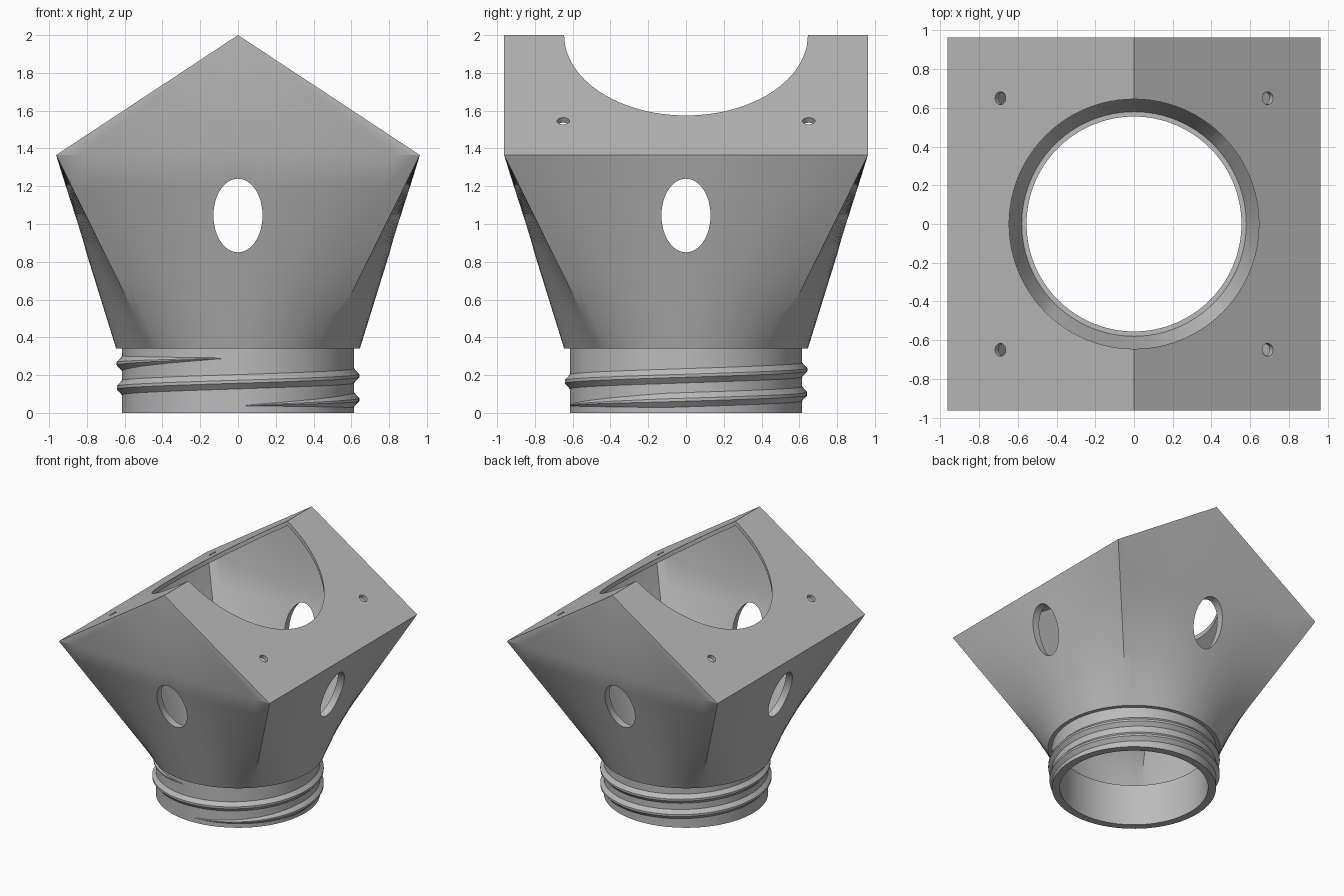
import bpy, bmesh, math
from mathutils import Vector, Matrix

if "Cube" in bpy.data.objects:
    bpy.data.objects.remove(bpy.data.objects["Cube"])

N = 96          # segments round the body (multiple of 8 keeps true corners)
STEPS = 6       # rings in the round-to-square loft

grey = bpy.data.materials.new("plain grey")
grey.diffuse_color = (0.5, 0.5, 0.5, 1)
grey.use_nodes = True
grey.node_tree.nodes["Principled BSDF"].inputs["Base Color"].default_value = grey.diffuse_color


def finish(name, bm):
    bmesh.ops.remove_doubles(bm, verts=bm.verts, dist=1e-5)
    bmesh.ops.recalc_face_normals(bm, faces=bm.faces)
    mesh = bpy.data.meshes.new(name)
    bm.to_mesh(mesh)
    bm.free()
    obj = bpy.data.objects.new(name, mesh)
    bpy.context.collection.objects.link(obj)
    mesh.materials.append(grey)
    return obj


def circle(r, z):
    return [Vector((r * math.cos(a), r * math.sin(a), z))
            for a in (2 * math.pi * i / N for i in range(N))]


def square(h, z):
    pts = circle(1, z)
    for p in pts:
        k = h / max(abs(p.x), abs(p.y))
        p.x, p.y = p.x * k, p.y * k
    return pts


def body_solid(name, z0, r_collar, r_base, half, ridge):
    """Collar, round-to-square loft and gabled roof as one closed solid."""
    low, high = circle(r_base, 0.34), square(half, 1.365)
    rings = [circle(r_collar, z0), circle(r_collar, 0.34)]
    rings += [[a.lerp(b, s / STEPS) for a, b in zip(low, high)]
              for s in range(STEPS + 1)]
    rings.append([Vector((0, p.y, ridge)) for p in high])
    bm = bmesh.new()
    loops = [[bm.verts.new(p) for p in ring] for ring in rings]
    for a, b in zip(loops, loops[1:]):
        for i in range(N):
            j = (i + 1) % N
            bm.faces.new((a[i], a[j], b[j], b[i]))
    bm.faces.new(loops[0][::-1])
    bmesh.ops.dissolve_degenerate(bm, dist=1e-5, edges=bm.edges)
    return finish(name, bm)


def cylinder(name, matrix, segments=64):
    bm = bmesh.new()
    bmesh.ops.create_cone(bm, cap_ends=True, segments=segments, radius1=1,
                          radius2=1, depth=1, matrix=matrix)
    return finish(name, bm)


def cut(obj, cutter):
    cutter.hide_render = True
    mod = obj.modifiers.new("cut", 'BOOLEAN')
    mod.operation, mod.solver, mod.object = 'DIFFERENCE', 'EXACT', cutter
    bpy.context.view_layer.objects.active = obj
    bpy.ops.object.modifier_apply(modifier=mod.name)
    bpy.data.objects.remove(cutter)


def smooth(obj, degrees):
    bpy.ops.object.select_all(action='DESELECT')
    obj.select_set(True)
    bpy.context.view_layer.objects.active = obj
    bpy.ops.object.shade_smooth_by_angle(angle=math.radians(degrees))


# Hollow housing
housing = body_solid("housing", 0, 0.615, 0.645, 0.963, 2.0)
cut(housing, body_solid("cavity", -0.1, 0.555, 0.58, 0.905, 1.962))

# Large round opening straight down through the roof
cut(housing, cylinder("roof_opening", Matrix.Translation((0, 0, 1.85))
                      @ Matrix.Diagonal((0.645, 0.645, 1.0, 1)), 96))

# Oval windows through all four walls
for turn in (0, math.pi / 2):
    cut(housing, cylinder("oval_window", Matrix.Translation((0, 0, 1.045))
                          @ Matrix.Rotation(turn, 4, 'Z')
                          @ Matrix.Rotation(math.pi / 2, 4, 'X')
                          @ Matrix.Diagonal((0.13, 0.195, 3, 1))))

# Screw holes square to the roof slopes
slope = math.atan2(0.635, 0.963)
for sx in (-1, 1):
    for sy in (-1, 1):
        cut(housing, cylinder("screw_hole",
                              Matrix.Translation((sx * 0.69, sy * 0.65, 1.545))
                              @ Matrix.Rotation(sx * slope, 4, 'Y')
                              @ Matrix.Diagonal((0.033, 0.033, 0.2, 1)), 24))
smooth(housing, 25)

# Screw thread: two turns with tapered ends
bm = bmesh.new()
start, end, count = math.radians(-86), math.radians(-97 + 720), 180
sections = []
for i in range(count + 1):
    a = start + (end - start) * i / count
    t = min(1, min(a - start, end - a) / math.radians(75))
    z = 0.165 + 0.127 * (a - math.radians(270)) / (2 * math.pi)
    tip, h = 0.616 + 0.026 * t, 0.004 + 0.036 * t
    profile = ((0.6, -h), (0.613, -h), (tip, -h * 0.2),
               (tip, h * 0.2), (0.613, h), (0.6, h))
    sections.append([bm.verts.new((r * math.cos(a), r * math.sin(a), z + dz))
                     for r, dz in profile])
for a, b in zip(sections, sections[1:]):
    for i in range(6):
        j = (i + 1) % 6
        bm.faces.new((a[i], a[j], b[j], b[i]))
bm.faces.new(sections[0])
bm.faces.new(sections[-1][::-1])
thread = finish("screw_thread", bm)
smooth(thread, 25)
